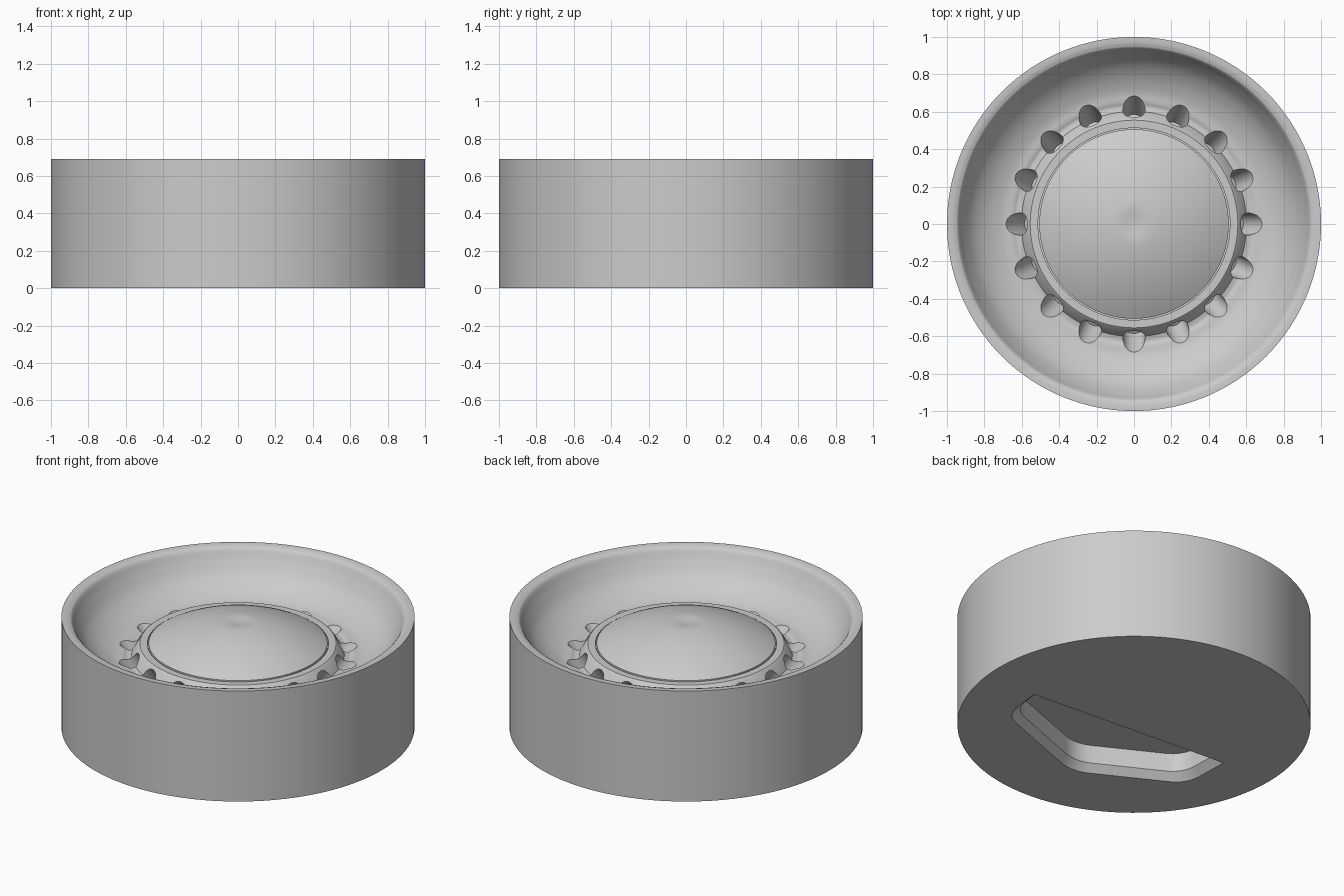
import bpy, bmesh, math
from mathutils import Vector, Matrix

cube = bpy.data.objects.get("Cube")
if cube:
    bpy.data.objects.remove(cube, do_unlink=True)

# One plain grey
grey = bpy.data.materials.new("light_grey")
grey.use_nodes = True
color = (0.6, 0.6, 0.6, 1)
grey.diffuse_color = color
grey.node_tree.nodes["Principled BSDF"].inputs["Base Color"].default_value = color


def make_object(name, bm):
    bmesh.ops.recalc_face_normals(bm, faces=bm.faces)
    mesh = bpy.data.meshes.new(name)
    bm.to_mesh(mesh)
    bm.free()
    mesh.materials.append(grey)
    obj = bpy.data.objects.new(name, mesh)
    bpy.context.collection.objects.link(obj)
    return obj


def loft(bm, rings):
    """Skin a stack of closed rings and cap both ends."""
    loops = [[bm.verts.new(p) for p in ring] for ring in rings]
    for a, b in zip(loops, loops[1:]):
        for i in range(len(a)):
            j = (i + 1) % len(a)
            bm.faces.new((a[i], a[j], b[j], b[i]))
    bm.faces.new(loops[0])
    bm.faces.new(loops[-1])


def turned(name, profile, sides=128):
    """Lathe a list of (radius, height) points around z."""
    bm = bmesh.new()
    angles = [math.tau * i / sides for i in range(sides)]
    loft(bm, [[(r * math.cos(a), r * math.sin(a), z) for a in angles] for r, z in profile])
    return make_object(name, bm)


def smooth_curve(points, steps=5):
    """Catmull-Rom spline through the profile points."""
    pts = [Vector(p) for p in points]
    pts = [2 * pts[0] - pts[1]] + pts + [2 * pts[-1] - pts[-2]]
    out = []
    for p0, p1, p2, p3 in zip(pts, pts[1:], pts[2:], pts[3:]):
        for s in range(steps):
            t = s / steps
            out.append(0.5 * (2 * p1 + (p2 - p0) * t + (2 * p0 - 5 * p1 + 4 * p2 - p3) * t * t
                              + (3 * p1 - p0 - 3 * p2 + p3) * t ** 3))
    return out + [pts[-2]]


def finish(obj):
    bpy.ops.object.select_all(action='DESELECT')
    obj.select_set(True)
    bpy.context.view_layer.objects.active = obj
    for mod in list(obj.modifiers):
        bpy.ops.object.modifier_apply(modifier=mod.name)
    bpy.ops.object.shade_smooth_by_angle(angle=math.radians(32))


# Wheel body: outer wall, rounded lip, concave bowl, bead and hub ring
bowl = smooth_curve([(0.96, 0.687), (0.94, 0.675), (0.91, 0.62), (0.86, 0.55), (0.79, 0.495),
                     (0.71, 0.46), (0.655, 0.452), (0.63, 0.445), (0.602, 0.45)])
wheel = turned("wheel_body", [(1, 0), (1, 0.69), (0.97, 0.69)] + [tuple(p) for p in bowl]
               + [(0.562, 0.515), (0.555, 0.52), (0.513, 0.52), (0.513, 0.49)])

# Domed hub cap with a shallow centre dimple
dome = []
for i in range(25):
    r = 0.506 * (1 - i / 25)
    dip = 0.012 * (0.5 + 0.5 * math.cos(math.pi * min(r / 0.11, 1)))
    dome.append((r, 0.525 + 0.14 * (1 - (r / 0.506) ** 2) - dip))
hub = turned("hub_cap", [(0.506, 0.48)] + dome)

# Cutter for the ring of slanted round holes around the hub
bm = bmesh.new()
tilt = math.radians(35)
for i in range(16):
    place = (Matrix.Rotation(math.tau * i / 16, 4, 'Z') @ Matrix.Translation((0.622, 0, 0.47))
             @ Matrix.Rotation(tilt, 4, 'Y'))
    bmesh.ops.create_cone(bm, cap_ends=True, segments=28, radius1=0.06, radius2=0.06,
                          depth=0.3, matrix=place)
holes = make_object("hole_cutter", bm)

# Cutter for the half-hexagon pocket underneath, with a chamfered mouth
start, end = Vector((0.652, -0.103)), Vector((-0.667, -0.008))
corners = [Vector(p) for p in ((0.62, -0.38), (-0.065, -0.635), (-0.66, -0.32))]
path = [start] + corners + [end]
outline = [start]
for prev, c, nxt in zip(path, path[1:], path[2:]):
    a = c + (prev - c).normalized() * 0.11
    b = c + (nxt - c).normalized() * 0.11
    for s in range(9):
        t = s / 8
        outline.append(a * (1 - t) ** 2 + c * 2 * t * (1 - t) + b * t * t)
outline.append(end)
mid = (start + end) / 2
bm = bmesh.new()
loft(bm, [[(*(mid + (p - mid) * k), z) for p in outline]
          for z, k in ((-0.045, 1.07), (0.045, 0.93), (0.16, 0.93))])
pocket = make_object("pocket_cutter", bm)

for cutter in (holes, pocket):
    cutter.hide_render = True
    mod = wheel.modifiers.new(cutter.name, 'BOOLEAN')
    mod.operation = 'DIFFERENCE'
    mod.solver = 'EXACT'
    mod.object = cutter

for part in (wheel, hub):
    finish(part)
for cutter in (holes, pocket):
    bpy.data.objects.remove(cutter, do_unlink=True)
